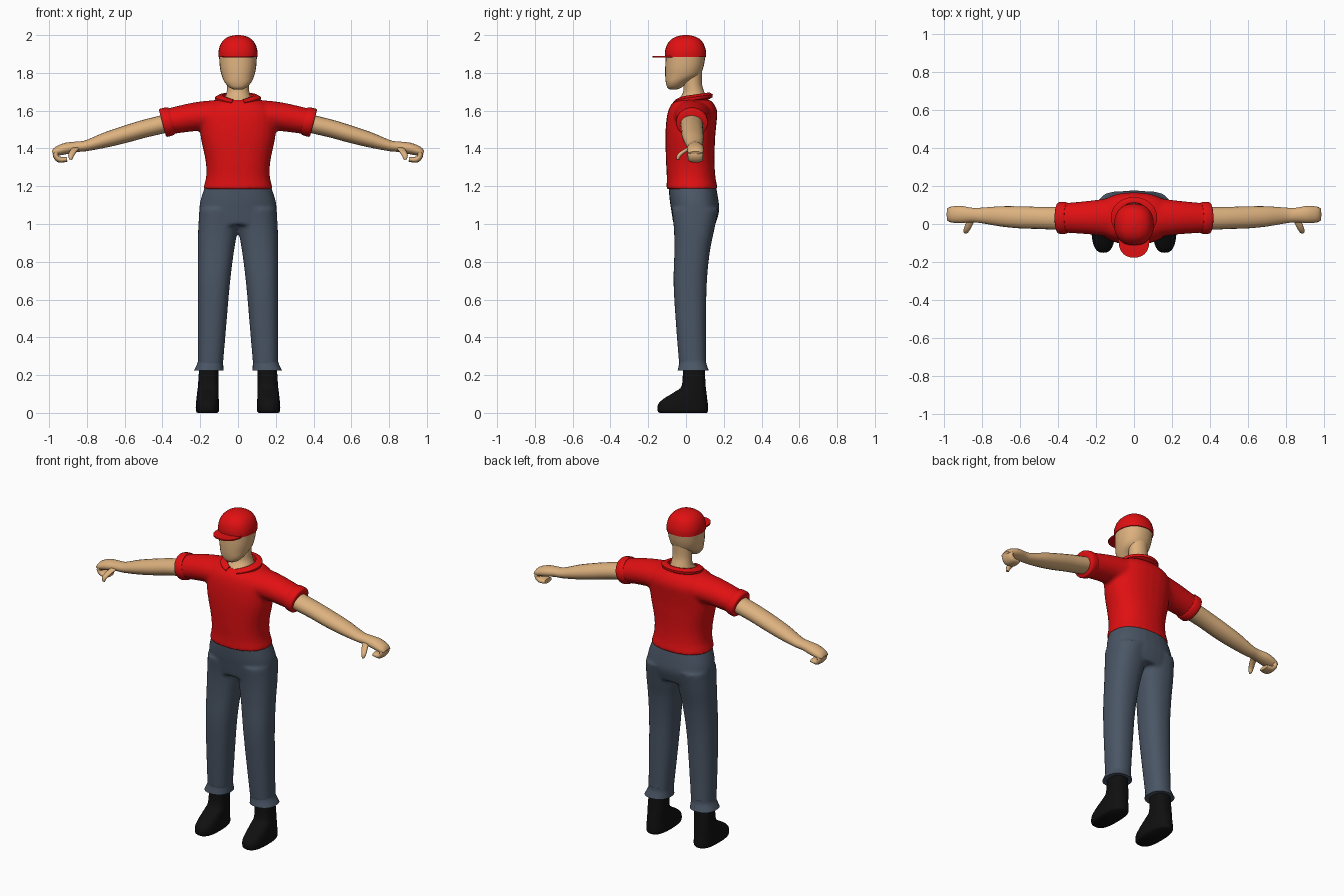
import bpy, bmesh, math
from mathutils import Vector


def material(name, rgb):
    m = bpy.data.materials.new(name)
    m.diffuse_color = (*rgb, 1)
    return m


RED = material("red cloth", (0.75, 0.005, 0.006))
SKIN = material("skin", (0.72, 0.44, 0.21))
GREY = material("slate trousers", (0.068, 0.092, 0.13))
BLACK = material("black leather", (0.005, 0.005, 0.005))


def cat(p0, p1, p2, p3, t):
    return [0.5 * (2 * b + (c - a) * t + (2 * a - 5 * b + 4 * c - d) * t * t + (3 * b - a - 3 * c + d) * t ** 3)
            for a, b, c, d in zip(p0, p1, p2, p3)]


def loft(bm, secs, power=2.0, sides=28, steps=4, mirror=False):
    """Skin rings (x, y, z, half_u, half_y, tilt in degrees), smoothly interpolated."""
    pts = []
    for i in range(len(secs) - 1):
        q = [secs[max(0, i - 1)], secs[i], secs[i + 1], secs[min(len(secs) - 1, i + 2)]]
        pts += [cat(*q, s / steps) for s in range(steps)]
    pts.append(secs[-1])
    for sx in ((1, -1) if mirror else (1,)):
        rings = []
        for x, y, z, a, b, t in pts:
            t = math.radians(t)
            ring = []
            for k in range(sides):
                g = 2 * math.pi * k / sides
                c, s = math.cos(g), math.sin(g)
                u = a * math.copysign(abs(c) ** (2 / power), c)
                v = b * math.copysign(abs(s) ** (2 / power), s)
                ring.append(bm.verts.new((sx * (x + u * math.cos(t)), y + v, z + u * math.sin(t))))
            rings.append(ring)
        for r, q in zip(rings, rings[1:]):
            for k in range(sides):
                n = (k + 1) % sides
                bm.faces.new((r[k], r[n], q[n], q[k]))
        bm.faces.new(rings[0])
        bm.faces.new(rings[-1])


def upright(rows, x=0):
    """Rows (z, half_x, y_front, y_back) to level rings."""
    return [(x, (f + b) / 2, z, h, (b - f) / 2, 0) for z, h, f, b in rows]


def legs(rows):
    """Rows (z, x_inner, x_outer, y_front, y_back) to level rings off centre."""
    return [((i + o) / 2, (f + b) / 2, z, (o - i) / 2, (b - f) / 2, 0) for z, i, o, f, b in rows]


def finish(name, bm, mat, voxel=None):
    bmesh.ops.recalc_face_normals(bm, faces=bm.faces)
    me = bpy.data.meshes.new(name)
    bm.to_mesh(me)
    bm.free()
    ob = bpy.data.objects.new(name, me)
    bpy.context.collection.objects.link(ob)
    me.materials.append(mat)
    bpy.context.view_layer.objects.active = ob
    for o in bpy.context.selected_objects:
        o.select_set(False)
    ob.select_set(True)
    bpy.ops.object.shade_smooth_by_angle(angle=math.radians(50))
    if voxel:  # weld overlapping tubes into one soft garment
        r = ob.modifiers.new("weld", 'REMESH')
        r.mode, r.voxel_size, r.use_smooth_shade = 'VOXEL', voxel, True
        s = ob.modifiers.new("soften", 'SMOOTH')
        s.factor, s.iterations = 0.5, 5
    return ob


# Head and neck
bm = bmesh.new()
loft(bm, upright([(1.713, .025, -.088, -.045), (1.725, .048, -.1, -.02), (1.75, .07, -.107, .01),
                  (1.785, .086, -.11, .07), (1.83, .096, -.11, .092), (1.888, .1, -.107, .103)]), 2.2)
finish("head", bm, SKIN)
bm = bmesh.new()
loft(bm, upright([(1.6, .1, -.075, .12), (1.645, .08, -.055, .115), (1.69, .062, -.018, .1),
                  (1.74, .057, -.012, .085), (1.82, .06, -.01, .085)]))
finish("neck", bm, SKIN)

# Cap with flat brim
bm = bmesh.new()
loft(bm, upright([(1.883, .104, -.112, .107), (1.915, .103, -.111, .106), (1.95, .093, -.1, .095),
                  (1.977, .073, -.078, .076), (1.993, .045, -.048, .046), (2.0, .012, -.015, .014)]), 2.3)
finish("cap", bm, RED)
bm = bmesh.new()
loft(bm, upright([(1.882, .081, -.177, .0), (1.89, .081, -.177, .0)]), 2.3, steps=1)
finish("cap_brim", bm, RED)

# Shirt: torso and short sleeves
bm = bmesh.new()
loft(bm, upright([(1.183, .185, -.104, .168), (1.2, .181, -.103, .165), (1.25, .169, -.102, .156),
                  (1.33, .171, -.106, .151), (1.45, .196, -.109, .154), (1.53, .204, -.106, .161),
                  (1.59, .2, -.097, .166), (1.63, .172, -.08, .152), (1.657, .12, -.052, .128)]), 2.3)
loft(bm, [(.08, .035, 1.572, .088, .11, 80), (.22, .034, 1.568, .077, .09, 77), (.38, .032, 1.54, .068, .077, 75)],
     mirror=True)
finish("shirt", bm, RED, 0.01)

# Rolled sleeve cuffs
bm = bmesh.new()
loft(bm, [(.35, .032, 1.547, .071, .079, 75), (.362, .032, 1.544, .076, .084, 75),
          (.392, .032, 1.536, .077, .084, 75), (.4, .032, 1.534, .07, .078, 75)], mirror=True, steps=2)
finish("sleeve_cuffs", bm, RED)

# Folded collar, open at the front
bm = bmesh.new()
rings = []
N = 36
for i in range(N + 1):
    g = math.radians(-90 + 16 + (360 - 32) * i / N)
    ring = []
    for hx, hy, dz in ((.08, .075, -.025), (.083, .078, .014), (.1, .09, .016), (.122, .108, .003), (.12, .106, -.012)):
        y = .034 + hy * math.sin(g)
        dip = .014 * max(0, -math.sin(g)) ** 4
        ring.append(bm.verts.new((hx * math.cos(g), y, 1.668 + .14 * (y - .034) + dz - dip)))
    rings.append(ring)
for r, q in zip(rings, rings[1:]):
    for k in range(5):
        bm.faces.new((r[k], r[(k + 1) % 5], q[(k + 1) % 5], q[k]))
bm.faces.new(rings[0])
bm.faces.new(rings[-1])
finish("collar", bm, RED)

# Arms with curled hands and thumbs
bm = bmesh.new()
loft(bm, [(.3, .03, 1.553, .05, .06, 75), (.41, .03, 1.525, .048, .06, 75), (.5, .032, 1.503, .047, .058, 75),
          (.6, .035, 1.474, .045, .058, 74), (.7, .04, 1.445, .04, .053, 74), (.8, .045, 1.415, .029, .041, 76),
          (.85, .047, 1.409, .028, .038, 80), (.91, .05, 1.4, .03, .045, 78), (.96, .05, 1.385, .024, .042, 70),
          (.982, .05, 1.376, .009, .032, 65)], sides=20, mirror=True)
loft(bm, [(.952, .05, 1.388, .018, .04, 75), (.965, .05, 1.365, .017, .041, 20), (.944, .05, 1.341, .017, .039, -55),
          (.905, .05, 1.342, .012, .034, -100)], 2.5, 16, mirror=True)
loft(bm, [(.855, .03, 1.405, .02, .022, 10), (.872, -.01, 1.385, .018, .018, 10), (.884, -.036, 1.362, .015, .013, 10),
          (.886, -.044, 1.34, .008, .007, 10)], 2, 12, mirror=True)
finish("arms", bm, SKIN)

# Trousers
bm = bmesh.new()
loft(bm, upright([(1.205, .172, -.093, .158), (1.13, .198, -.087, .171), (1.07, .206, -.078, .176),
                  (.995, .208, -.066, .155)]), 2.3)
loft(bm, legs([(1.08, -.01, .204, -.075, .172), (.97, .002, .211, -.064, .15), (.85, .022, .212, -.062, .126),
               (.68, .043, .212, -.066, .11), (.45, .063, .212, -.052, .106), (.25, .08, .212, -.036, .106)]),
     2.3, mirror=True)
finish("trousers", bm, GREY, 0.01)
bm = bmesh.new()
loft(bm, legs([(.29, .078, .211, -.037, .106), (.265, .079, .214, -.036, .107), (.225, .076, .233, -.044, .12)]),
     2.3, mirror=True)
finish("trouser_hems", bm, GREY)

# Boots
bm = bmesh.new()
loft(bm, legs([(0, .108, .215, -.14, .11), (.012, .1, .223, -.15, .117), (.045, .1, .223, -.148, .116),
               (.075, .102, .22, -.118, .112), (.11, .102, .216, -.062, .108), (.145, .103, .212, -.022, .104),
               (.25, .104, .205, -.017, .098)]), 2.6, mirror=True)
finish("boots", bm, BLACK)
